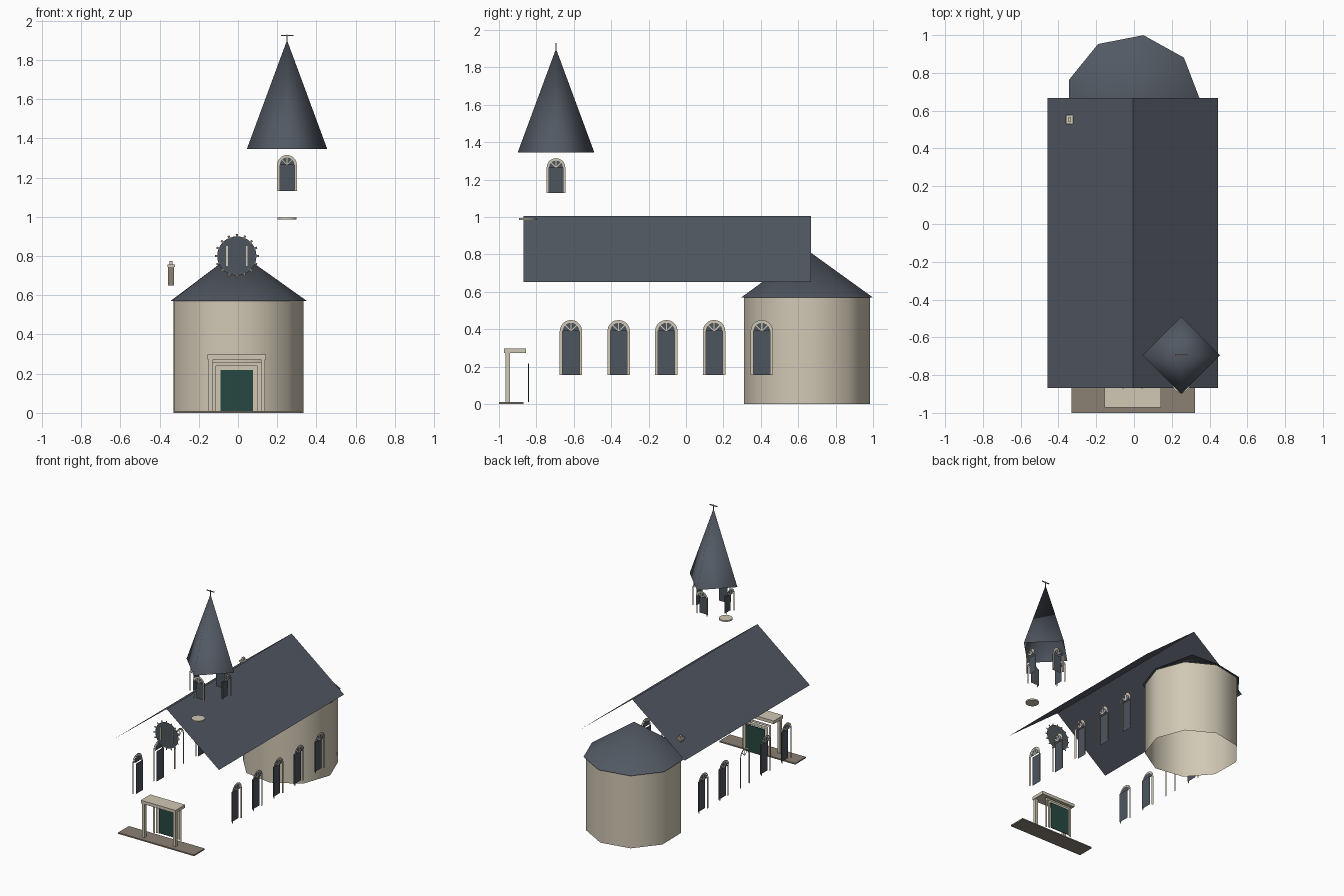
import bpy, bmesh, math
from mathutils import Vector, Matrix

if "Cube" in bpy.data.objects:
    bpy.data.objects.remove(bpy.data.objects["Cube"], do_unlink=True)


def material(name, rgb):
    m = bpy.data.materials.new(name)
    m.use_nodes = True
    m.diffuse_color = (*rgb, 1)
    m.node_tree.nodes["Principled BSDF"].inputs["Base Color"].default_value = (*rgb, 1)
    return m


SLATE = material("slate", (0.085, 0.1, 0.125))
GLASS = material("window glass", (0.075, 0.09, 0.11))
CREAM = material("cream plaster", (0.64, 0.58, 0.46))
STONE = material("taupe stone", (0.26, 0.22, 0.175))
GREEN = material("dark green door", (0.02, 0.065, 0.053))
MID = -0.006


def finish(name, bm, mat, smooth=False):
    me = bpy.data.meshes.new(name)
    bm.to_mesh(me)
    bm.free()
    me.materials.append(mat)
    for p in me.polygons:
        p.use_smooth = smooth
    ob = bpy.data.objects.new(name, me)
    bpy.context.collection.objects.link(ob)
    return ob


def sheets(name, polys, mat):
    bm = bmesh.new()
    for poly in polys:
        bm.faces.new([bm.verts.new(p) for p in poly])
    return finish(name, bm, mat)


def box(name, x, y, z, mat):
    bm = bmesh.new()
    bmesh.ops.create_cube(bm, size=1)
    size = Vector((x[1] - x[0], y[1] - y[0], z[1] - z[0]))
    mid = Vector((sum(x), sum(y), sum(z))) / 2
    bmesh.ops.transform(bm, verts=bm.verts,
                        matrix=Matrix.Translation(mid) @ Matrix.Diagonal((*size, 1)))
    return finish(name, bm, mat)


def drum(name, centre, r1, r2, depth, sides, turn, mat, caps=False, smooth=True):
    # Cylinder or cone standing on its centre point
    bm = bmesh.new()
    bmesh.ops.create_cone(bm, cap_ends=caps, segments=sides, radius1=r1, radius2=r2, depth=depth)
    bmesh.ops.remove_doubles(bm, verts=bm.verts, dist=0.0001)
    lift = Matrix.Translation(Vector(centre) + Vector((0, 0, depth / 2)))
    bmesh.ops.transform(bm, verts=bm.verts,
                        matrix=lift @ Matrix.Rotation(math.radians(turn), 4, "Z"))
    return finish(name, bm, mat, smooth)


def arch(half, spring, bottom, steps=10):
    # Outline of a round-topped opening, from lower right to lower left
    curve = [(half * math.cos(math.pi * i / steps), spring + half * math.sin(math.pi * i / steps))
             for i in range(steps + 1)]
    return [(half, bottom)] + curve + [(-half, bottom)]


def arched_window(name, centre, normal, width, height, recess, glazed=True):
    c, n = Vector(centre), Vector(normal)
    across = Vector((0, 0, 1)).cross(n)

    def put(points, depth=0):
        return [c + across * u + Vector((0, 0, v)) + n * depth for u, v in points]

    half, spring = width / 2, height - width / 2
    band = width * 0.13
    # Moulded surround in two steps
    polys = []
    for a, b, d in ((half, half - band * 0.55, 0), (half - band * 0.55, half - band, -0.003)):
        outer, inner = put(arch(a, spring, 0), d), put(arch(b, spring, 0), d)
        polys += [[outer[i], outer[i + 1], inner[i + 1], inner[i]] for i in range(len(outer) - 1)]
    # Fan bars in the arch
    r, t = half - band, width * 0.025
    for deg in (45, 90, 135):
        a = math.radians(deg)
        dx, dy = math.cos(a), math.sin(a)
        polys.append(put([(dy * t, spring - dx * t), (dx * r + dy * t, spring + dy * r - dx * t),
                          (dx * r - dy * t, spring + dy * r + dx * t), (-dy * t, spring + dx * t)], -0.002))
    sheets(name + "_frame", polys, CREAM)
    if glazed:
        pane = [(r, 0), (r, spring), (-r, spring), (-r, 0)]
        sheets(name + "_glass", [put(pane, -recess), put(arch(r, spring, spring)[1:-1], -0.005)], GLASS)


# Main roof: two thin slopes
for side, eave in (("left", 0.444), ("right", -0.457)):
    sheets("roof_slope_" + side, [[(MID, -0.868, 1.005), (MID, 0.667, 1.005),
                                   (eave, 0.667, 0.652), (eave, -0.868, 0.652)]], SLATE)

# Rounded end with its conical roof
drum("apse_wall", (MID, 0.646, 0), 0.341, 0.341, 0.57, 9, 31, CREAM)
drum("apse_roof", (MID, 0.646, 0.57), 0.358, 0, 0.255, 9, 31, SLATE)

# Side windows
for k in range(5):
    y = -0.615 + 0.255 * k
    arched_window(f"left_window_{k}", (MID + 0.428, y, 0.155), (1, 0, 0), 0.12, 0.295, 0.018)
    arched_window(f"right_window_{k}", (MID - 0.428, y, 0.155), (-1, 0, 0), 0.12, 0.295, 0.018, k != 2)

# Tower: belfry windows, spire, finial and flat disc
TX, TY = 0.25, -0.695
for name, nx, ny in (("front", 0, -1), ("back", 0, 1), ("left", 1, 0), ("right", -1, 0)):
    arched_window("belfry_window_" + name, (TX + 0.145 * nx, TY + 0.145 * ny, 1.13),
                  (nx, ny, 0), 0.1, 0.185, 0.024)
drum("spire", (TX, TY, 1.345), 0.205, 0, 0.555, 4, 0, SLATE)
box("finial_rod", (TX - 0.003, TX + 0.003), (TY - 0.003, TY + 0.003), (1.88, 1.93), STONE)
box("finial_bar", (TX - 0.032, TX + 0.032), (TY - 0.003, TY + 0.003), (1.921, 1.927), STONE)
drum("tower_disc", (TX, -0.845, 0.985), 0.048, 0.048, 0.01, 20, 0, CREAM, True, False)

# Round gable window with toothed rim and upright bars
RC = Vector((MID, -0.865, 0.8))


def ring_point(r, a, d=0):
    return RC + Vector((r * math.cos(a), d, r * math.sin(a)))


sheets("round_window_glass", [[ring_point(0.1, math.tau * i / 32) for i in range(32)]], GLASS)
teeth = []
for i in range(16):
    a = math.tau * i / 16
    teeth.append([ring_point(0.096, a - 0.05, -0.003), ring_point(0.112, a - 0.05, -0.003),
                  ring_point(0.112, a + 0.05, -0.003), ring_point(0.096, a + 0.05, -0.003)])
sheets("round_window_teeth", teeth, STONE)
for i, x in enumerate((-0.05, 0.05)):
    box(f"round_window_bar_{i}", (MID + x - 0.004, MID + x + 0.004), (-0.87, -0.866), (0.75, 0.85), CREAM)

# Porch: step, posts, canopy, door and stepped surround
box("porch_step", (-0.33, 0.322), (-1, -0.868), (0, 0.01), STONE)
box("porch_canopy", (MID - 0.149, MID + 0.149), (-0.972, -0.855), (0.273, 0.297), CREAM)
for side in (-1, 1):
    x = MID + side * 0.133
    box("porch_post_" + ("left" if side > 0 else "right"), (x - 0.011, x + 0.011),
        (-0.966, -0.942), (0.01, 0.273), CREAM)
surround = []
for a, b, y in ((0.122, 0.105, -0.858), (0.105, 0.083, -0.85)):
    out = [(MID + u, y, z) for u, z in ((a, 0.01), (a, a + 0.135), (-a, a + 0.135), (-a, 0.01))]
    inn = [(MID + u, y, z) for u, z in ((b, 0.01), (b, b + 0.135), (-b, b + 0.135), (-b, 0.01))]
    surround += [[out[i], out[i + 1], inn[i + 1], inn[i]] for i in range(3)]
sheets("door_surround", surround, CREAM)
box("door", (MID - 0.083, MID + 0.083), (-0.845, -0.84), (0.01, 0.218), GREEN)

# Chimney with collar and pot
CX, CY = -0.341, 0.553
for name, hx, hy, z in (("stack", 0.015, 0.02, (0.65, 0.745)), ("collar", 0.019, 0.024, (0.745, 0.756)),
                        ("pot", 0.008, 0.01, (0.756, 0.775))):
    box("chimney_" + name, (CX - hx, CX + hx), (CY - hy, CY + hy), z, STONE if name == "stack" else CREAM)
